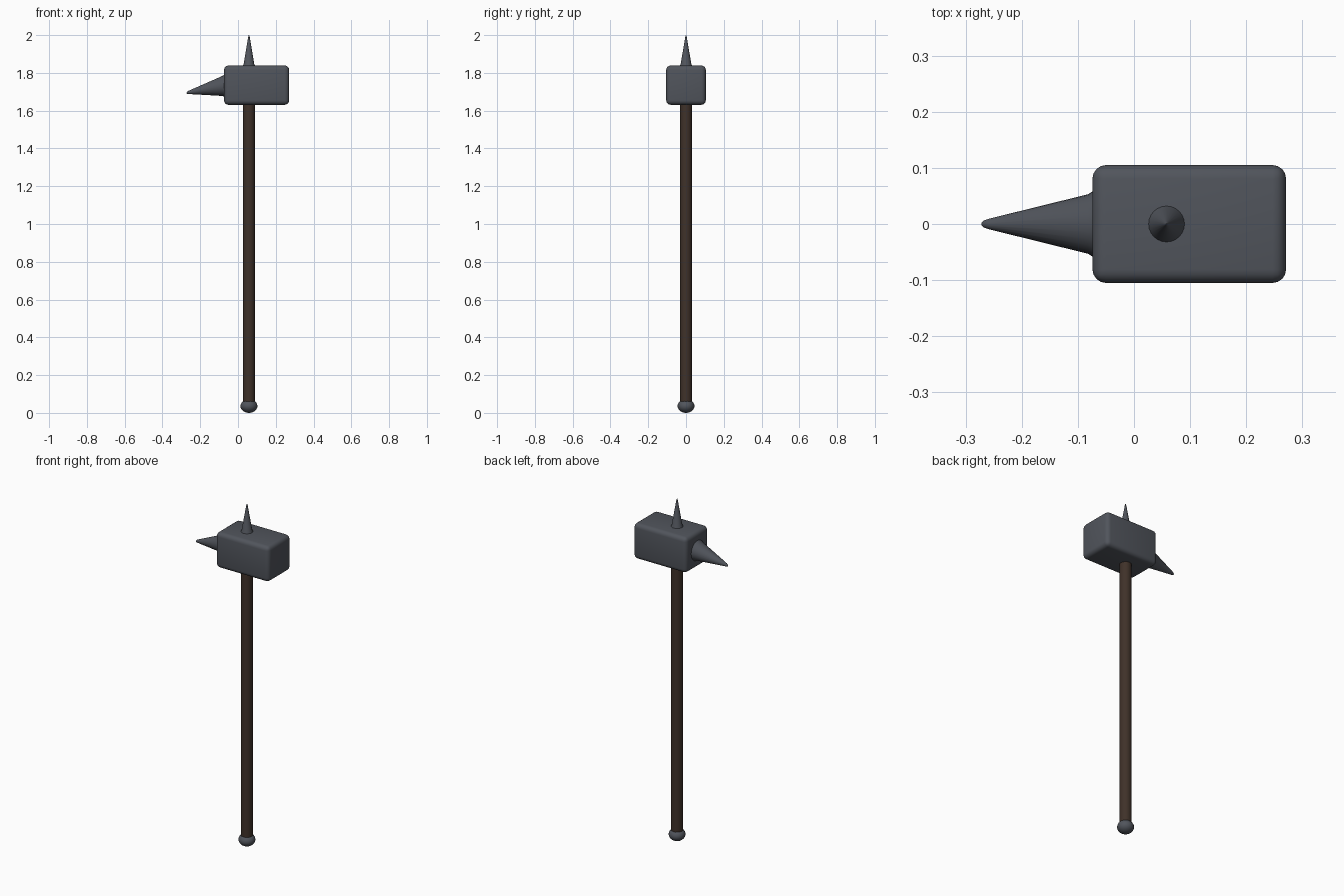
import bpy, bmesh, math
from mathutils import Vector

if "Cube" in bpy.data.objects:
    bpy.data.objects.remove(bpy.data.objects["Cube"])


def material(name, rgb):
    m = bpy.data.materials.new(name)
    m.diffuse_color = (*rgb, 1)
    m.use_nodes = True
    m.node_tree.nodes["Principled BSDF"].inputs["Base Color"].default_value = m.diffuse_color
    return m


STEEL = material("dark steel", (0.082, 0.090, 0.107))
WOOD = material("dark wood", (0.050, 0.031, 0.022))
AXIS_X = 0.058


def finish(bm, name, mat, angle=40):
    bmesh.ops.recalc_face_normals(bm, faces=bm.faces)
    mesh = bpy.data.meshes.new(name)
    bm.to_mesh(mesh)
    bm.free()
    ob = bpy.data.objects.new(name, mesh)
    bpy.context.collection.objects.link(ob)
    mesh.materials.append(mat)
    bpy.ops.object.select_all(action='DESELECT')
    ob.select_set(True)
    bpy.context.view_layer.objects.active = ob
    bpy.ops.object.shade_smooth_by_angle(angle=math.radians(angle))
    return ob


def rings(name, mat, stations, u, v, sides=24, angle=40):
    """Skin circles of (centre, radius), lying in the plane of u and v."""
    bm = bmesh.new()
    u, v = Vector(u), Vector(v)
    loops = []
    for centre, r in stations:
        turn = [2 * math.pi * i / sides for i in range(sides)]
        loops.append([bm.verts.new(Vector(centre) + r * (math.cos(a) * u + math.sin(a) * v))
                      for a in turn])
    for a, b in zip(loops, loops[1:]):
        for i in range(sides):
            j = (i + 1) % sides
            bm.faces.new((a[i], a[j], b[j], b[i]))
    bm.faces.new(loops[0])
    bm.faces.new(loops[-1])
    return finish(bm, name, mat, angle)


def upright(profile):
    return [((AXIS_X, 0, z), r) for z, r in profile]


X, Y, Z = (1, 0, 0), (0, 1, 0), (0, 0, 1)

# Hammer head: rounded block
bm = bmesh.new()
bmesh.ops.create_cube(bm, size=1)
bmesh.ops.scale(bm, vec=(0.345, 0.21, 0.208), verts=bm.verts)
bmesh.ops.translate(bm, vec=(0.0985, 0, 1.735), verts=bm.verts)
bmesh.ops.bevel(bm, geom=bm.edges[:], offset=0.024, segments=4, profile=0.5, affect='EDGES')
finish(bm, "hammer_head", STEEL)

# Spike on top, with a small flare where it meets the head
rings("top_spike", STEEL,
      upright([(1.83, 0.034), (1.839, 0.032), (1.848, 0.028), (1.99, 0.004), (2.0, 0.001)]), X, Y)

# Drooping spike behind the head
rings("side_spike", STEEL,
      [((-0.06, 0, 1.734), 0.064), ((-0.074, 0, 1.732), 0.058), ((-0.082, 0, 1.731), 0.053),
       ((-0.26, 0, 1.697), 0.009), ((-0.268, 0, 1.695), 0.006), ((-0.272, 0, 1.694), 0.002)], Y, Z)

# Wooden shaft
rings("handle", WOOD, upright([(0.05, 0.032), (1.65, 0.032)]), X, Y, sides=16)

# Flattened ball at the foot of the shaft
ball = [(0.036 - 0.036 * math.cos(t), max(0.045 * math.sin(t), 0.001))
        for t in (math.pi * i / 12 for i in range(13))]
rings("pommel", STEEL, upright(ball), X, Y)
